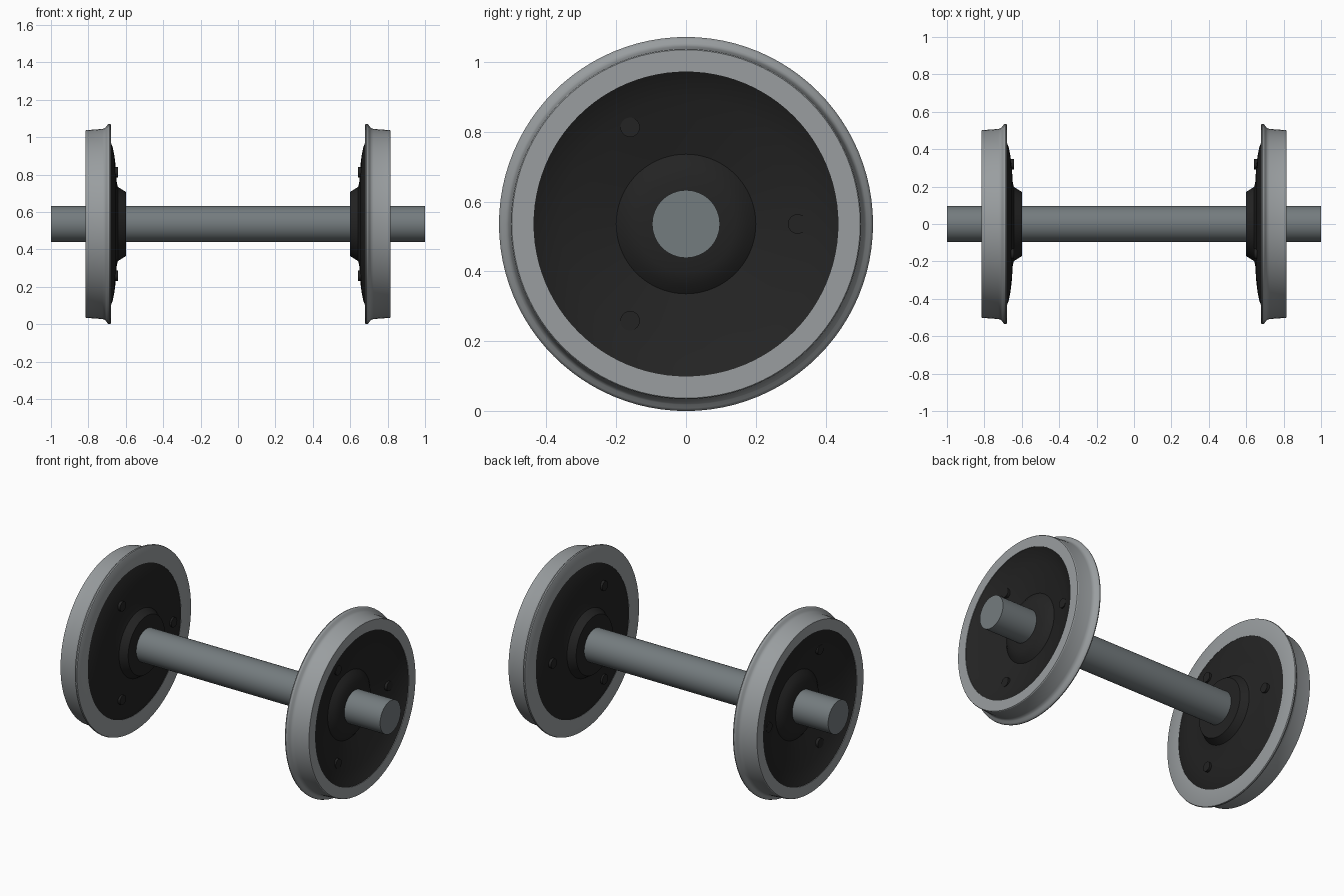
import bpy, bmesh, math
from mathutils import Matrix

if "Cube" in bpy.data.objects:
    bpy.data.objects.remove(bpy.data.objects["Cube"])

CENTRE_Z = 0.536
SEGMENTS = 96


def material(name, rgb):
    m = bpy.data.materials.new(name)
    m.diffuse_color = (*rgb, 1)
    m.use_nodes = True
    m.node_tree.nodes["Principled BSDF"].inputs["Base Color"].default_value = m.diffuse_color
    return m


rim_grey = material("light steel", (0.32, 0.34, 0.35))
axle_grey = material("dark steel", (0.175, 0.20, 0.21))
black = material("black paint", (0.017, 0.017, 0.017))


def finish(bm, name, mat, angle=30):
    bmesh.ops.recalc_face_normals(bm, faces=bm.faces)
    mesh = bpy.data.meshes.new(name)
    bm.to_mesh(mesh)
    bm.free()
    mesh.materials.append(mat)
    obj = bpy.data.objects.new(name, mesh)
    obj.location.z = CENTRE_Z
    bpy.context.collection.objects.link(obj)
    bpy.ops.object.select_all(action='DESELECT')
    bpy.context.view_layer.objects.active = obj
    obj.select_set(True)
    bpy.ops.object.shade_smooth_by_angle(angle=math.radians(angle))
    return obj


def lathe(name, profile, side, mat):
    """Revolve a closed (x, radius) profile around the x axis."""
    bm = bmesh.new()
    rings = []
    for i in range(SEGMENTS):
        a = math.tau * i / SEGMENTS
        rings.append([bm.verts.new((side * x, r * math.cos(a), r * math.sin(a)))
                      for x, r in profile])
    n = len(profile)
    for i in range(SEGMENTS):
        p, q = rings[i], rings[(i + 1) % SEGMENTS]
        for j in range(n):
            k = (j + 1) % n
            bm.faces.new((p[j], p[k], q[k], q[j]))
    return finish(bm, name, mat)


def cylinder(name, x0, x1, radius, y, z, segments, mat):
    bm = bmesh.new()
    place = Matrix.Translation(((x0 + x1) / 2, y, z)) @ Matrix.Rotation(math.pi / 2, 4, 'Y')
    bmesh.ops.create_cone(bm, cap_ends=True, segments=segments, radius1=radius,
                          radius2=radius, depth=abs(x1 - x0), matrix=place)
    return finish(bm, name, mat)


# Tyre: conical tread, fillet and flange
tyre = [(0.815, 0.437), (0.815, 0.499), (0.811, 0.502), (0.725, 0.508),
        (0.713, 0.512), (0.706, 0.518), (0.700, 0.528), (0.694, 0.534),
        (0.688, 0.536), (0.682, 0.534), (0.679, 0.528), (0.679, 0.437)]

# Dished web with a boss on each face
web = [(0.813, 0.439), (0.795, 0.41), (0.775, 0.36), (0.757, 0.30), (0.742, 0.25),
       (0.728, 0.20), (0.748, 0.175), (0.762, 0.14), (0.766, 0.09),
       (0.600, 0.09), (0.600, 0.172), (0.642, 0.198), (0.648, 0.22),
       (0.653, 0.30), (0.660, 0.36), (0.670, 0.41), (0.681, 0.439)]

for side, label in ((1, "right"), (-1, "left")):
    lathe(f"{label}_tyre", tyre, side, rim_grey)
    lathe(f"{label}_web", web, side, black)
    # Three studs through the web
    for i in range(3):
        a = math.tau * i / 3
        cylinder(f"{label}_stud_{i + 1}", side * 0.642, side * 0.772, 0.028,
                 0.32 * math.cos(a), 0.32 * math.sin(a), 24, black)

# Axle
cylinder("axle", -1, 1, 0.097, 0, 0, 64, axle_grey)
